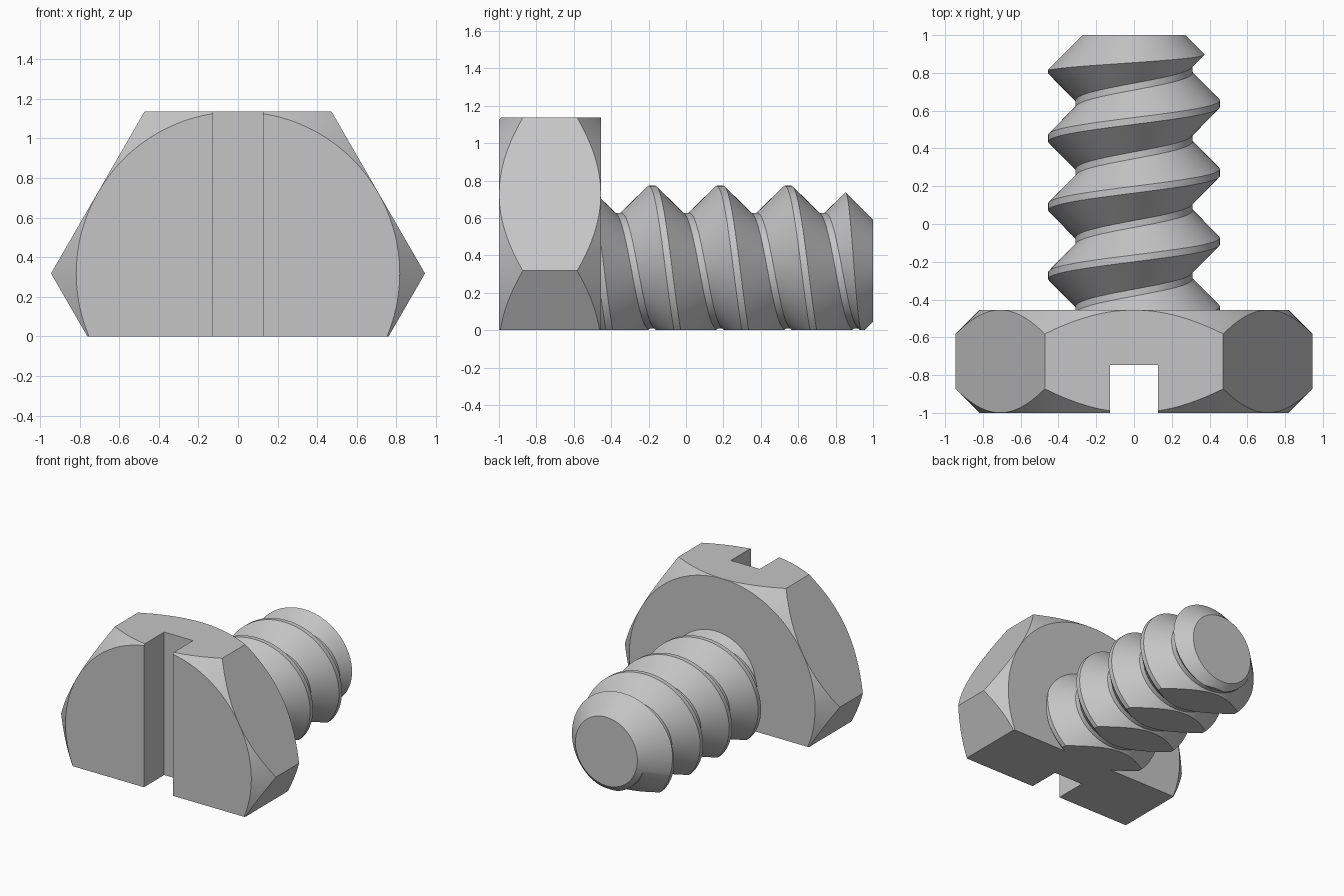
import bpy, bmesh
from math import sin, cos, tan, pi, radians

if "Cube" in bpy.data.objects:
    bpy.data.objects.remove(bpy.data.objects["Cube"])

U = 1 / 11            # base unit, the model is 22 units long
AXIS = 3.5            # height of the screw axis above the flat underside
PITCH, CREST, ROOT = 4, 5, 3.4

steel = bpy.data.materials.new("steel grey")
steel.use_nodes = True
steel.diffuse_color = (0.56, 0.56, 0.56, 1)
steel.node_tree.nodes["Principled BSDF"].inputs["Base Color"].default_value = steel.diffuse_color


def finish(bm, name):
    bmesh.ops.recalc_face_normals(bm, faces=bm.faces)
    mesh = bpy.data.meshes.new(name)
    bm.to_mesh(mesh)
    bm.free()
    mesh.materials.append(steel)
    obj = bpy.data.objects.new(name, mesh)
    bpy.context.collection.objects.link(obj)
    return obj


def point(bm, r, angle, y):
    """Vertex at radius r around the screw axis, angle measured from the top."""
    return bm.verts.new((r * sin(angle) * U, y * U, (AXIS + r * cos(angle)) * U))


def lathe(name, profile, sides):
    """Solid of revolution around the screw axis from (radius, y) pairs."""
    bm = bmesh.new()
    rings = [[point(bm, r, pi / 2 + 2 * pi * i / sides, y) for i in range(sides)]
             for r, y in profile]
    for a, b in zip(rings, rings[1:]):
        for i in range(sides):
            k = (i + 1) % sides
            bm.faces.new((a[i], a[k], b[k], b[i]))
    bm.faces.new(rings[0])
    bm.faces.new(rings[-1])
    return finish(bm, name)


def box(name, low, high):
    bm = bmesh.new()
    bmesh.ops.create_cube(bm, size=1)
    for v in bm.verts:
        v.co = [(h if c > 0 else l) * U for c, l, h in zip(v.co, low, high)]
    return finish(bm, name)


def helix_solid(name, sides=96):
    """Endless thread, longer than needed, closed by fans at both ends."""
    bm = bmesh.new()
    section = [(CREST, -0.2), (CREST, 0.2), (ROOT, 1.8), (ROOT, 2.2)]
    rows = [(r, -2 + PITCH * k + y) for k in range(-3, 5) for r, y in section]
    cols = [[point(bm, r, 2 * pi * i / sides, y + PITCH * i / sides) for r, y in rows]
            for i in range(sides)]
    cols.append(cols[0][len(section):])       # the seam is shifted by one pitch
    for a, b in zip(cols, cols[1:]):
        for j in range(min(len(a), len(b)) - 1):
            bm.faces.new((a[j], a[j + 1], b[j + 1], b[j]))
    ends = [point(bm, 0, 0, -20), point(bm, 0, 0, 24)]
    for e in [e for e in bm.edges if e.is_boundary]:
        bm.faces.new((*e.verts, ends[e.verts[0].co.y > 0]))
    return finish(bm, name)


def carve(obj, tool, operation):
    mod = obj.modifiers.new("carve", "BOOLEAN")
    mod.operation, mod.object, mod.solver = operation, tool, "EXACT"
    bpy.context.view_layer.objects.active = obj
    bpy.ops.object.modifier_apply(modifier=mod.name)


def smooth(obj):
    bpy.ops.object.select_all(action="DESELECT")
    obj.select_set(True)
    bpy.context.view_layer.objects.active = obj
    bpy.ops.object.shade_smooth_by_angle(angle=radians(30))


# Cutters: flat underside, driver slot, head chamfers, shaft with tapered tip
floor = box("floor_cutter", (-20, -20, -20), (20, 20, 0))
slot = box("slot_cutter", (-1.4, -12, -3), (1.4, -8.2, 15))
cone = lathe("head_chamfer", [(8.99, -11), (11.99, -8), (8.99, -5)], 144)
tip = lathe("shaft_limit", [(7, -5.1), (7, 7), (3, 11)], 96)

# Hexagonal head
hexagon = 9 / cos(pi / 6)
head = lathe("hex_head", [(hexagon, -11), (hexagon, -5)], 6)
carve(head, cone, "INTERSECT")
carve(head, slot, "DIFFERENCE")

# Threaded shaft
shaft = helix_solid("threaded_shaft")
carve(shaft, tip, "INTERSECT")

for part in (head, shaft):
    carve(part, floor, "DIFFERENCE")
    smooth(part)
for cutter in (floor, slot, cone, tip):
    bpy.data.objects.remove(cutter)
